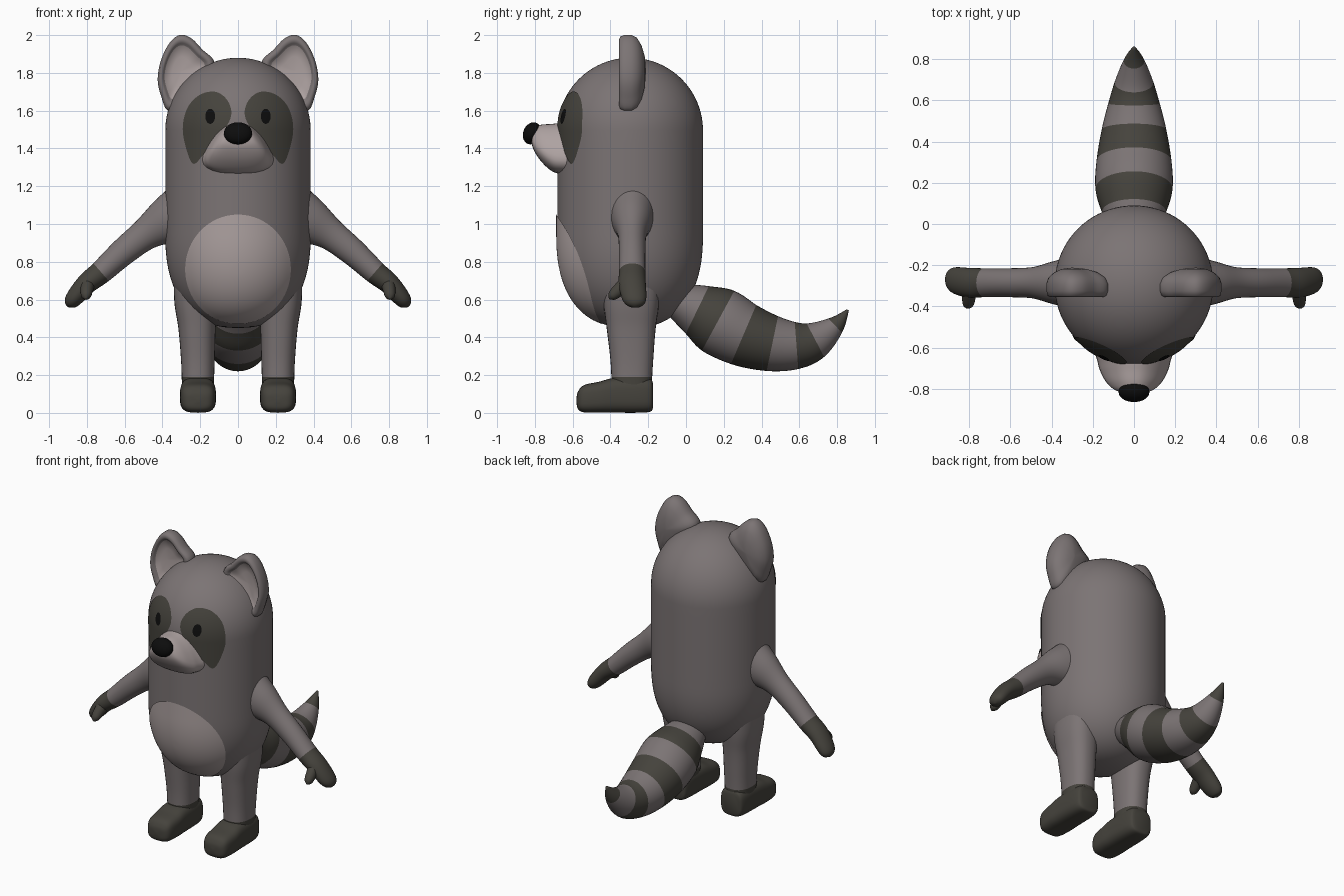
import bpy, bmesh
from math import sin, cos, pi, sqrt
from mathutils import Vector

cube = bpy.data.objects.get("Cube")
if cube:
    bpy.data.objects.remove(cube, do_unlink=True)


def material(name, r, g, b):
    m = bpy.data.materials.new(name)
    m.use_nodes = True
    m.diffuse_color = (r, g, b, 1)
    m.node_tree.nodes["Principled BSDF"].inputs["Base Color"].default_value = (r, g, b, 1)
    return m


GREY = material("warm grey fur", 0.20, 0.175, 0.176)
DARK = material("dark fur", 0.060, 0.056, 0.046)
PALE = material("pale pink fur", 0.42, 0.36, 0.355)
BLACK = material("black", 0.004, 0.004, 0.004)
X, Y, Z = Vector((1, 0, 0)), Vector((0, 1, 0)), Vector((0, 0, 1))
BODY_Y, BODY_R = -0.295, 0.385


def spline(points, steps, closed=False):
    """Smooth curve through points of any dimension."""
    n = len(points)
    get = lambda i: points[i % n] if closed else points[max(0, min(n - 1, i))]
    out = []
    for i in range(n if closed else n - 1):
        a, b, c, d = get(i - 1), get(i), get(i + 1), get(i + 2)
        for k in range(steps):
            t = k / steps
            out.append([0.5 * (2 * q + (r - p) * t + (2 * p - 5 * q + 4 * r - s) * t * t
                               + (3 * q - p - 3 * r + s) * t ** 3)
                        for p, q, r, s in zip(a, b, c, d)])
    return out if closed else out + [list(points[-1])]


def skin(name, rings, colors, mirror=False, caps=True, front=False):
    """Join rings of points into a surface; colors gives one material per band."""
    bm = bmesh.new()
    mats = list(dict.fromkeys(colors))
    rows = [[bm.verts.new(p) for p in ring] for ring in rings]
    n = len(rows[0])
    for i in range(len(rows) - 1):
        for j in range(n):
            k = (j + 1) % n
            f = bm.faces.new((rows[i][j], rows[i][k], rows[i + 1][k], rows[i + 1][j]))
            f.material_index = mats.index(colors[i])
    if caps:
        bm.faces.new(rows[0]).material_index = mats.index(colors[0])
    bm.faces.new(rows[-1]).material_index = mats.index(colors[-1])
    bmesh.ops.recalc_face_normals(bm, faces=bm.faces)
    if front and sum(f.normal.y for f in bm.faces) > 0:
        bmesh.ops.reverse_faces(bm, faces=bm.faces)
    for f in bm.faces:
        f.smooth = True
    me = bpy.data.meshes.new(name)
    bm.to_mesh(me)
    bm.free()
    for m in mats:
        me.materials.append(m)
    ob = bpy.data.objects.new(name, me)
    bpy.context.collection.objects.link(ob)
    if mirror:
        ob.modifiers.new("Mirror", 'MIRROR')
    return ob


def loft(name, path, colors, side=X, up=None, steps=6, seg=32, power=2, taper=0, mirror=False):
    """Sweep a rounded section along path rows of x, y, z, half width, half height."""
    rows = spline(path, steps)
    pts = [Vector(r[:3]) for r in rows]
    rings = []
    for i, (c, r) in enumerate(zip(pts, rows)):
        v = up
        if v is None:
            tangent = pts[min(i + 1, len(pts) - 1)] - pts[max(i - 1, 0)]
            v = tangent.cross(side).normalized()
        ring = []
        for j in range(seg):
            a = 2 * pi * j / seg
            cu, sv = [(1 if w > 0 else -1) * abs(w) ** (2 / power) for w in (cos(a), sin(a))]
            ring.append(c + side * (r[3] * cu * (1 - taper * sv)) + v * (r[4] * sv))
        rings.append(ring)
    if len(colors) == 1:
        colors = colors * (len(path) - 1)
    return skin(name, rings, [c for c in colors for _ in range(steps)], mirror)


def body_radius(z):
    if z > 1.495:
        return sqrt(max(0, BODY_R ** 2 - (z - 1.495) ** 2))
    t = min(1, max(0, (0.95 - z) / 0.5))
    return BODY_R * (1 - t ** 2.4) ** (1 / 2.4)


def patch(name, outline, color, lift, mirror=False):
    """Thin plate that follows the front of the body inside an x, z outline."""
    n = len(outline)
    cx, cz = sum(p[0] for p in outline) / n, sum(p[1] for p in outline) / n
    rings = []
    for k in range(14, 0, -1):
        ring = []
        for px, pz in outline:
            x, z = cx + (px - cx) * k / 14, cz + (pz - cz) * k / 14
            depth = sqrt(max(0, body_radius(z) ** 2 - x * x))
            ring.append((x, BODY_Y - depth - lift, z))
        rings.append(ring)
    return skin(name, rings, [color] * 13, mirror, caps=False, front=True)


def ellipse(cx, cz, rx, rz, n=64):
    return [(cx + rx * cos(2 * pi * i / n), cz + rz * sin(2 * pi * i / n)) for i in range(n)]


# Body: a capsule with a squarer lower end
N = 24
angles = [pi / 2 * (i + 0.1) / N for i in range(N)]
heights = [0.95 - 0.5 * cos(a) ** (2 / 2.4) for a in angles]
heights += [0.95 + 0.545 * i / 8 for i in range(9)]
heights += [1.495 + BODY_R * sin(pi / 2 * (i + 0.9) / N) for i in range(N)]
loft("body", [(0, BODY_Y, z, body_radius(z), body_radius(z)) for z in heights],
     [GREY], up=Y, steps=1, seg=80)

# Belly, eye mask and eyes
patch("belly_patch", ellipse(0, 0.76, 0.28, 0.29), PALE, 0.007)
mask = [(0.12, 1.70), (0.20, 1.685), (0.265, 1.62), (0.292, 1.52), (0.28, 1.42), (0.24, 1.32),
        (0.19, 1.36), (0.13, 1.45), (0.06, 1.52), (0.035, 1.59), (0.06, 1.66)]
patch("eye_mask", spline(mask, 6, True), DARK, 0.005, True)
patch("eyes", ellipse(0.147, 1.57, 0.026, 0.04, 24), BLACK, 0.009, True)

# Muzzle and nose
loft("muzzle", [(0, -0.54, 1.40, 0.20, 0.13), (0, -0.65, 1.40, 0.165, 0.135),
                (0, -0.71, 1.405, 0.15, 0.125), (0, -0.77, 1.43, 0.12, 0.095),
                (0, -0.81, 1.455, 0.075, 0.055), (0, -0.82, 1.46, 0.01, 0.01)],
     [PALE], up=Z, power=2.5, taper=0.38)
bpy.ops.mesh.primitive_uv_sphere_add(segments=32, ring_count=16, location=(0, -0.815, 1.48),
                                     rotation=(-0.4, 0, 0))
nose = bpy.context.object
nose.name = "nose"
nose.scale = (0.075, 0.047, 0.06)
nose.data.materials.append(BLACK)
bpy.ops.object.shade_smooth()

# Ears: rounded shells with a hollow pale front
ear = spline([(0.31, 2.0), (0.365, 1.955), (0.41, 1.86), (0.425, 1.76), (0.405, 1.67),
              (0.37, 1.60), (0.29, 1.62), (0.19, 1.72), (0.125, 1.85), (0.19, 1.925),
              (0.25, 1.985)], 6, True)
shell = [(-0.212, 0.02), (-0.218, 0.4), (-0.235, 0.7), (-0.26, 0.92), (-0.29, 1), (-0.325, 1),
         (-0.348, 0.95), (-0.355, 0.86), (-0.348, 0.77), (-0.335, 0.71), (-0.325, 0.4),
         (-0.322, 0.02)]
skin("ears", [[(0.30 + (x - 0.30) * s, y, 1.81 + (z - 1.81) * s) for x, z in ear]
              for y, s in shell], [GREY] * 9 + [PALE] * 2, True)

# Arms with dark hands, and thumbs
AY = -0.285
loft("arms", [(0.29, AY, 1.05, 0.13, 0.17), (0.385, AY, 1.01, 0.105, 0.125),
              (0.49, AY, 0.945, 0.076, 0.085), (0.61, AY, 0.85, 0.07, 0.072),
              (0.725, AY, 0.745, 0.07, 0.062), (0.80, AY, 0.685, 0.072, 0.055),
              (0.865, AY + 0.01, 0.61, 0.065, 0.046), (0.89, AY + 0.015, 0.575, 0.045, 0.032),
              (0.898, AY + 0.015, 0.56, 0.008, 0.006)],
     [GREY] * 4 + [DARK] * 4, side=Y, mirror=True)
loft("thumbs", [(0.79, -0.29, 0.70, 0.04, 0.045), (0.80, -0.35, 0.655, 0.034, 0.036),
                (0.804, -0.39, 0.62, 0.026, 0.026), (0.805, -0.407, 0.605, 0.005, 0.005)],
     [DARK], seg=20, mirror=True)

# Legs with dark ankles, and feet
loft("legs", [(0.20, -0.29, 0.82, 0.14, 0.17), (0.222, -0.29, 0.60, 0.116, 0.15),
              (0.217, -0.29, 0.45, 0.099, 0.13), (0.213, -0.287, 0.30, 0.09, 0.115),
              (0.212, -0.287, 0.19, 0.086, 0.108), (0.212, -0.287, 0.08, 0.086, 0.105)],
     [GREY] * 4 + [DARK], power=2.4, mirror=True)
loft("feet", [(0.212, -0.58, 0.065, 0.01, 0.01), (0.212, -0.572, 0.066, 0.06, 0.046),
              (0.212, -0.54, 0.075, 0.086, 0.072), (0.212, -0.46, 0.083, 0.095, 0.082),
              (0.212, -0.38, 0.093, 0.094, 0.092), (0.212, -0.25, 0.095, 0.09, 0.094),
              (0.212, -0.19, 0.094, 0.08, 0.088), (0.212, -0.176, 0.092, 0.06, 0.07)],
     [DARK], up=Z, power=3.2, mirror=True)

# Ringed tail
loft("tail", [(0, -0.06, 0.60, 0.11, 0.09), (0, 0.06, 0.545, 0.155, 0.14),
              (0, 0.17, 0.488, 0.187, 0.18), (0, 0.305, 0.415, 0.182, 0.17),
              (0, 0.457, 0.367, 0.157, 0.148), (0, 0.585, 0.357, 0.125, 0.125),
              (0, 0.685, 0.385, 0.094, 0.10), (0, 0.79, 0.462, 0.05, 0.052),
              (0, 0.857, 0.545, 0.006, 0.006)],
     [GREY, DARK] * 4, seg=40)
